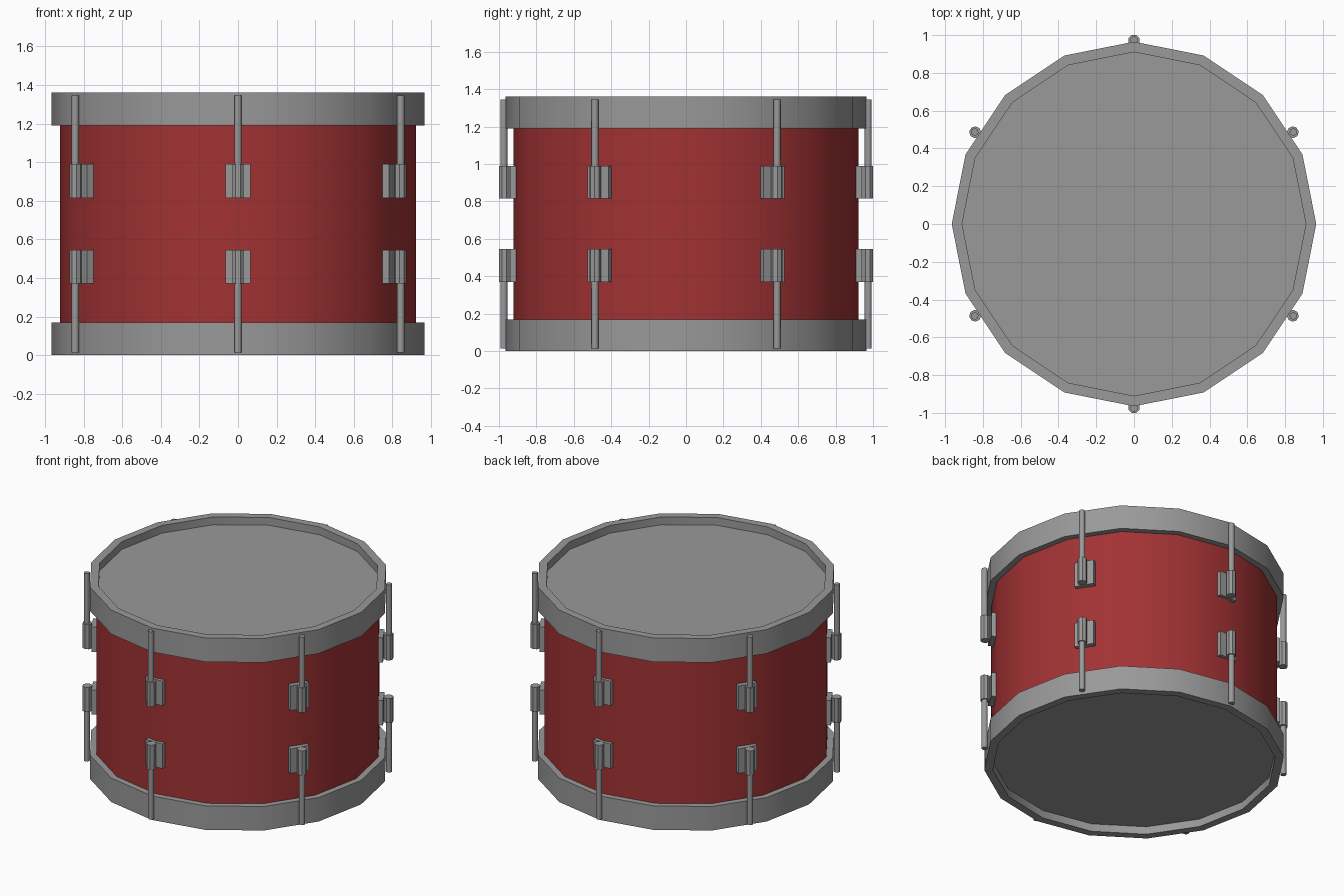
import bpy, bmesh, math

if "Cube" in bpy.data.objects:
    bpy.data.objects.remove(bpy.data.objects["Cube"])

H = 1.36          # total height
SIDES = 16


def material(name, rgb):
    m = bpy.data.materials.new(name)
    m.diffuse_color = (*rgb, 1)
    m.use_nodes = True
    m.node_tree.nodes["Principled BSDF"].inputs["Base Color"].default_value = m.diffuse_color
    return m


RED = material("drum red", (0.36, 0.032, 0.034))
GREY = material("metal grey", (0.32, 0.32, 0.32))


def finish(bm, name, mat, angle=30):
    bmesh.ops.recalc_face_normals(bm, faces=bm.faces)
    me = bpy.data.meshes.new(name)
    bm.to_mesh(me)
    bm.free()
    me.materials.append(mat)
    ob = bpy.data.objects.new(name, me)
    bpy.context.collection.objects.link(ob)
    bpy.ops.object.select_all(action='DESELECT')
    ob.select_set(True)
    bpy.context.view_layer.objects.active = ob
    bpy.ops.object.shade_smooth_by_angle(angle=math.radians(angle))
    return ob


def prism(bm, pts, z0, z1):
    """Extrude a flat outline between two heights."""
    face = bm.faces.new([bm.verts.new((x, y, z0)) for x, y in pts])
    top = bmesh.ops.extrude_face_region(bm, geom=[face])["geom"]
    bmesh.ops.translate(bm, vec=(0, 0, z1 - z0),
                        verts=[v for v in top if isinstance(v, bmesh.types.BMVert)])


def circle(r, n, cx=0, cy=0, turn=0.0):
    return [(cx + r * math.cos(math.tau * i / n + turn),
             cy + r * math.sin(math.tau * i / n + turn)) for i in range(n)]


def ring(name, r_in, r_out, z0, z1, mat):
    """Closed tube with a rectangular cross-section."""
    bm = bmesh.new()
    loops = [[bm.verts.new((x, y, z)) for x, y in circle(r, SIDES)]
             for r, z in ((r_out, z0), (r_out, z1), (r_in, z1), (r_in, z0))]
    for k in range(4):
        a, b = loops[k], loops[(k + 1) % 4]
        for i in range(SIDES):
            j = (i + 1) % SIDES
            bm.faces.new((a[i], a[j], b[j], b[i]))
    return finish(bm, name, mat)


# Shell, hidden ends tucked inside the hoops
ring("shell", 0.88, 0.923, 0.10, H - 0.10, RED)

# Hoops and recessed heads
for label, flip in (("bottom", False), ("top", True)):
    def span(a, b):
        return (H - b, H - a) if flip else (a, b)
    ring(label + "_hoop", 0.91, 0.965, *span(0, 0.17), GREY)
    bm = bmesh.new()
    prism(bm, circle(0.915, SIDES), *span(0.055, 0.09))
    finish(bm, label + "_head", GREY)

    # Six tension rods with their lugs
    for i in range(6):
        a = math.radians(30 + 60 * i)
        bm = bmesh.new()
        prism(bm, circle(0.02, 8, 0.974, 0, math.pi / 8), *span(0.015, 0.45))
        rod = finish(bm, f"{label}_tension_rod_{i + 1}", GREY, 50)
        bm = bmesh.new()
        prism(bm, [(0.895, -0.065), (0.94, -0.065), (0.94, 0.065), (0.895, 0.065)],
              *span(0.37, 0.545))
        prism(bm, circle(0.0315, 8, 0.971, 0, math.pi / 8), *span(0.37, 0.545))
        lug = finish(bm, f"{label}_lug_{i + 1}", GREY)
        rod.rotation_euler.z = lug.rotation_euler.z = a
